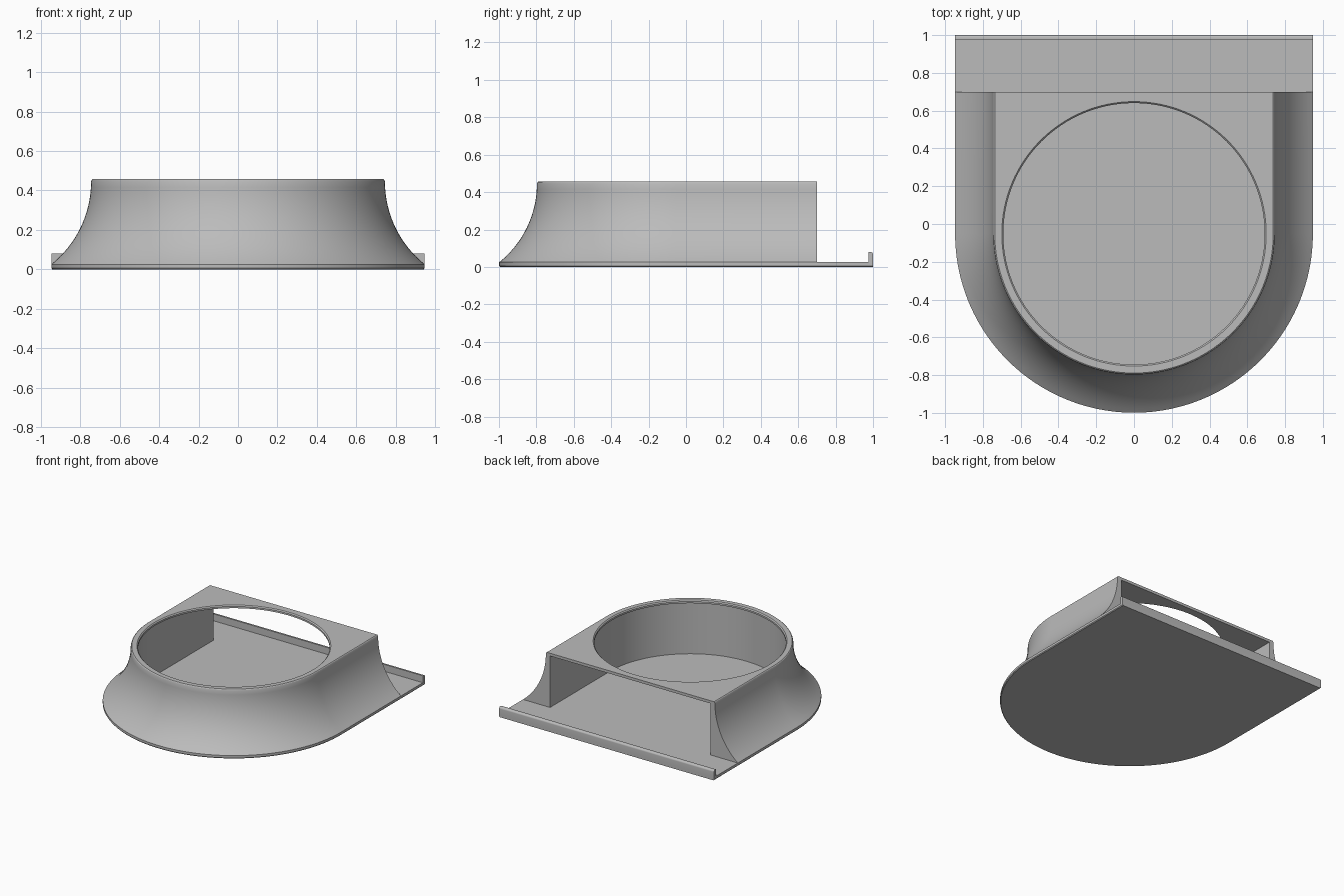
import bpy, bmesh, math

if "Cube" in bpy.data.objects:
    bpy.data.objects.remove(bpy.data.objects["Cube"])

CY = -0.052      # centre of the round front
BACK = 0.70      # rear face of the housing
FLOOR = 0.025    # base plate thickness
TOP = 0.457
SEG = 96

grey = bpy.data.materials.new("light grey")
grey.diffuse_color = (0.5, 0.5, 0.5, 1)
grey.use_nodes = True
grey.node_tree.nodes["Principled BSDF"].inputs["Base Color"].default_value = grey.diffuse_color


def u_loop(r, back):
    """Half circle at the front with straight sides running back."""
    pts = [(-r, back)]
    for i in range(SEG + 1):
        a = math.pi + math.pi * i / SEG
        pts.append((r * math.cos(a), CY + r * math.sin(a)))
    return pts + [(r, back)]


def circle(r):
    return [(r * math.cos(2 * math.pi * i / 128), CY + r * math.sin(2 * math.pi * i / 128))
            for i in range(128)]


def loft(name, rings):
    """Closed solid through stacked (outline, z) rings."""
    bm = bmesh.new()
    loops = [[bm.verts.new((x, y, z)) for x, y in pts] for pts, z in rings]
    n = len(loops[0])
    for a, b in zip(loops, loops[1:]):
        for i in range(n):
            j = (i + 1) % n
            bm.faces.new((a[i], a[j], b[j], b[i]))
    bm.faces.new(loops[0][::-1])
    bm.faces.new(loops[-1])
    bmesh.ops.recalc_face_normals(bm, faces=bm.faces)
    mesh = bpy.data.meshes.new(name)
    bm.to_mesh(mesh)
    bm.free()
    ob = bpy.data.objects.new(name, mesh)
    mesh.materials.append(grey)
    bpy.context.collection.objects.link(ob)
    return ob


def smooth(ob):
    bpy.ops.object.select_all(action='DESELECT')
    ob.select_set(True)
    bpy.context.view_layer.objects.active = ob
    bpy.ops.object.shade_smooth_by_angle(angle=math.radians(30))


def cut(ob, cutter):
    bpy.context.view_layer.objects.active = ob
    mod = ob.modifiers.new("cut", 'BOOLEAN')
    mod.operation = 'DIFFERENCE'
    mod.solver = 'EXACT'
    mod.object = cutter
    bpy.ops.object.modifier_apply(modifier=mod.name)
    bpy.data.objects.remove(cutter)


# Base plate with a small chamfer on its lower edge
base = loft("base_plate", [(u_loop(0.942, 1.0), 0), (u_loop(0.947, 1.0), 0.006),
                           (u_loop(0.947, 1.0), FLOOR)])
smooth(base)

# Flared housing: concave arc from the base up to a vertical rim
z1 = TOP - 0.012
dx, dz = 0.202, z1 - FLOOR
R = (dx * dx + dz * dz) / (2 * dx)
amax = math.asin(dz / R)
rings = []
for i in range(17):
    a = amax * (1 - i / 16)
    rings.append((u_loop(0.745 + R * (1 - math.cos(a)), BACK), z1 - R * math.sin(a)))
rings += [(u_loop(0.742, BACK), TOP - 0.004), (u_loop(0.737, BACK), TOP)]
housing = loft("housing", rings)

# Hollow interior, open at the back, and the round top opening
cut(housing, loft("cavity_cutter", [(u_loop(0.708, 0.9), -0.1), (u_loop(0.708, 0.9), 0.435)]))
cut(housing, loft("opening_cutter", [(circle(0.692), 0.3), (circle(0.692), TOP - 0.008),
                                     (circle(0.700), TOP), (circle(0.700), 0.6)]))
smooth(housing)

# Raised lip along the rear edge, rounded at its top back corner
section = [(0.975, FLOOR), (1.0, FLOOR), (1.0, 0.066)]
section += [(0.986 + 0.014 * math.cos(a), 0.066 + 0.014 * math.sin(a))
            for a in (math.pi * k / 12 for k in range(1, 7))]
section += [(0.975, 0.08)]
bm = bmesh.new()
left = [bm.verts.new((-0.947, y, z)) for y, z in section]
right = [bm.verts.new((0.947, y, z)) for y, z in section]
for i in range(len(section)):
    j = (i + 1) % len(section)
    bm.faces.new((left[i], left[j], right[j], right[i]))
bm.faces.new(left)
bm.faces.new(right)
bmesh.ops.recalc_face_normals(bm, faces=bm.faces)
mesh = bpy.data.meshes.new("rear_lip")
bm.to_mesh(mesh)
bm.free()
mesh.materials.append(grey)
lip = bpy.data.objects.new("rear_lip", mesh)
bpy.context.collection.objects.link(lip)
smooth(lip)
